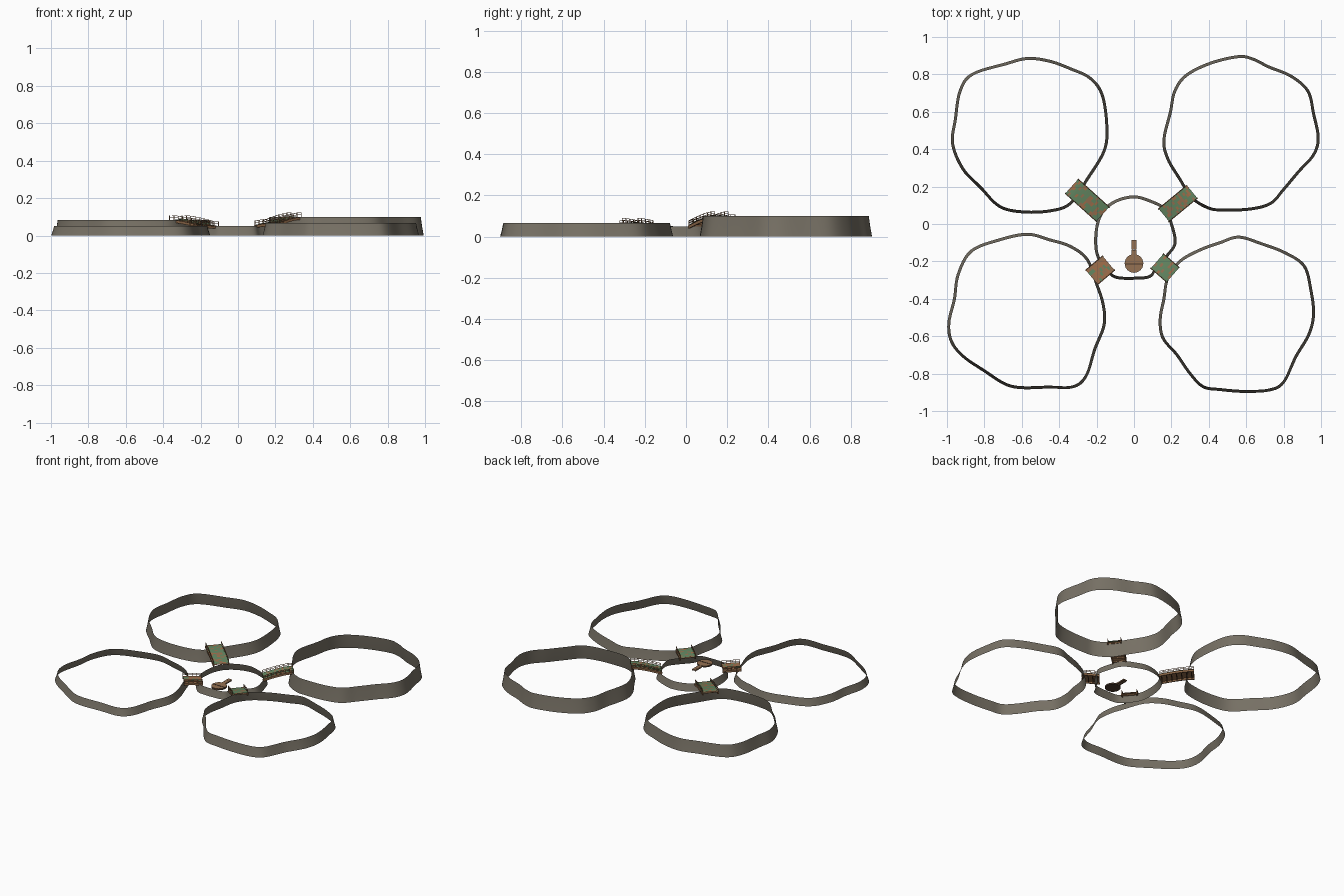
import bpy, bmesh, math, random
from mathutils import Matrix, Vector

random.seed(4)
if "Cube" in bpy.data.objects:
    bpy.data.objects.remove(bpy.data.objects["Cube"])


def material(name, rgb):
    m = bpy.data.materials.new(name)
    m.use_nodes = True
    m.diffuse_color = (*rgb, 1)
    m.node_tree.nodes["Principled BSDF"].inputs["Base Color"].default_value = (*rgb, 1)
    return m


STONE = material("grey brown stone", (.185, .165, .13))
WOOD = material("brown wood", (.30, .165, .085))
RUST = material("orange wood", (.36, .16, .07))
MOSS = material("green moss", (.125, .24, .12))
TIMBER = material("frame timber", (.25, .13, .062))
DARK = material("dark timber", (.07, .04, .025))


def finish(bm, name, mats, matrix=None):
    mesh = bpy.data.meshes.new(name)
    bm.to_mesh(mesh)
    bm.free()
    obj = bpy.data.objects.new(name, mesh)
    bpy.context.collection.objects.link(obj)
    for m in mats:
        mesh.materials.append(m)
    if matrix:
        obj.matrix_world = matrix
    return obj


def box(bm, center, size, pitch=0):
    """Add a box, tilted about the local y axis."""
    m = (Matrix.Translation(center) @ Matrix.Rotation(pitch, 4, 'Y')
         @ Matrix.Diagonal((*size, 1)))
    bmesh.ops.create_cube(bm, size=1, matrix=m)


def beam(bm, a, b, thick, height):
    """Add a bar between two points lying in a plane of constant y."""
    d = b - a
    box(bm, (a + b) / 2, (d.length + thick * .5, thick, height), -math.atan2(d.z, d.x))


def smooth_loop(points, steps=6):
    """Closed Catmull-Rom loop through the given points."""
    pts = [Vector(p) / 100 for p in points]
    n = len(pts)
    out = []
    for i in range(n):
        a, b, c, d = (pts[(i + k) % n] for k in (-1, 0, 1, 2))
        for s in range(steps):
            t = s / steps
            out.append(b + (c - a) * t / 2 + (a - b * 2.5 + c * 2 - d / 2) * t * t
                       + (b * 3 - a - c * 3 + d) * t ** 3 / 2)
    return out


def wall(name, height, points):
    """Wavy enclosure wall that leans inwards towards its top."""
    loop = smooth_loop(points)
    mid = sum(loop, Vector((0, 0))) / len(loop)
    bm = bmesh.new()
    rows = []
    for z, lean in ((0, .008), (height * .5, -.001), (height, -.008)):
        row = []
        for p in loop:
            q = p + (p - mid).normalized() * lean
            row.append(bm.verts.new((q.x, q.y, z)))
        rows.append(row)
    n = len(loop)
    for low, high in zip(rows, rows[1:]):
        for i in range(n):
            j = (i + 1) % n
            bm.faces.new((low[i], low[j], high[j], high[i])).smooth = True
    finish(bm, name, [STONE])


# Enclosure walls, outlines in hundredths
wall("back_left_wall", .082, [
    (-57, 88.5), (-69, 85.5), (-86.5, 80), (-93, 71), (-95.5, 56), (-97, 43),
    (-91.5, 29.5), (-82, 19.5), (-72, 9.5), (-60, 6.5), (-45, 7), (-34, 11), (-25, 24),
    (-16, 39), (-14.5, 52), (-17, 69), (-23.5, 78), (-34, 83), (-45, 87)])
wall("front_left_wall", .052, [
    (-57, -5.5), (-72, -8.5), (-87, -14.5), (-94, -27), (-96, -40), (-99, -53),
    (-97.5, -63), (-91, -71), (-80, -78.5), (-69, -85.5), (-60, -87.5), (-46, -87.2),
    (-32.5, -87), (-25.5, -81), (-21, -67), (-16, -54), (-16.5, -43), (-20, -32),
    (-25, -19), (-34, -12), (-45, -8.5)])
wall("back_right_wall", .1, [
    (56, 89.5), (41, 86), (28, 79.5), (21.8, 71), (19.5, 60), (16, 45), (18, 35),
    (24.5, 24), (31, 14), (40, 8.5), (48, 7.5), (62, 8), (73, 11), (80, 18.5), (88, 28),
    (96, 37), (98.5, 46), (96, 59), (93, 71), (84, 79), (72, 84), (64, 88)])
wall("front_right_wall", .067, [
    (56, -7), (46, -10), (35, -14), (24.5, -20), (18, -29), (16, -40), (14, -51),
    (15.5, -61), (23, -70), (30, -80), (37, -87), (46, -88.5), (59, -89.5),
    (72.5, -88.7), (80, -84.5), (86.5, -71), (93.5, -59), (96, -48), (94.5, -35),
    (91, -22.5), (81, -15.5), (68, -10.5)])
wall("centre_wall", .05, [
    (0, 14.5), (-9, 12.5), (-16, 7.5), (-19.5, 0), (-20.5, -10), (-19, -18), (-14, -25),
    (-9.5, -28.5), (0, -29), (8.5, -28), (12, -23), (18, -16.5), (22, -10), (20, 0),
    (16.5, 8), (8, 12.5)])


def bridge(name, x, y, angle, length, width, z_in, z_out, green):
    """Sloping plank bridge; local +x points away from the centre."""
    place = Matrix.Translation((x, y, 0)) @ Matrix.Rotation(math.radians(angle), 4, 'Z')

    def deck(t):
        rise = math.sin(min(t * 1.15, 1) * math.pi / 2) * .5 + min(t * 1.15, 1) * .5
        return Vector(((t - .5) * length, 0, z_in + (z_out - z_in) * rise))

    # Deck with patchy mossy top and plain wooden underside
    for part, drop in (("planks", -.003), ("underside", .004)):
        bm = bmesh.new()
        bmesh.ops.create_grid(bm, x_segments=round(length / .012), y_segments=5, size=.5)
        for v in bm.verts:
            p = deck(v.co.x + .5)
            v.co = (p.x, v.co.y * width, p.z - drop)
        if part == "planks":
            for f in bm.faces:
                mossy = random.random() < green
                f.material_index = 2 if mossy else random.choice((0, 1))
            finish(bm, name + "_planks", [WOOD, RUST, MOSS], place)
        else:
            bmesh.ops.reverse_faces(bm, faces=bm.faces[:])
            finish(bm, name + "_underside", [TIMBER], place)

    # Side beams, posts and handrails
    frame, rails = bmesh.new(), bmesh.new()
    spans = max(3, round(length / .03))
    for side in (-1, 1):
        off = Vector((0, side * width * .485, 0))
        for i in range(spans + 1):
            p = deck(i / spans) + off
            box(rails, p + Vector((0, 0, .006)), (.003, .003, .034))
            if i < spans:
                q = deck((i + 1) / spans) + off
                down = Vector((0, 0, .009))
                beam(frame, p - down, q - down, .008, .014)
                for h in (.012, .022):
                    up = Vector((0, 0, h))
                    beam(rails, p + up, q + up, .0025, .0025)
    # Cross beams below the planks
    for i in range(spans):
        p = deck((i + .5) / spans) - Vector((0, 0, .008))
        box(frame, p, (.007, width * .94, .008))
    finish(frame, name + "_frame", [TIMBER], place)
    finish(rails, name + "_rails", [TIMBER], place)


bridge("back_left_bridge", -.25, .127, 138, .223, .103, .055, .085, .6)
bridge("back_right_bridge", .235, .11, 39.5, .196, .088, .056, .099, .75)
bridge("front_left_bridge", -.181, -.247, 220, .118, .1, .051, .056, .25)
bridge("front_right_bridge", .166, -.235, -41, .112, .103, .056, .067, .65)

# Round platform with a seam
bm = bmesh.new()
bmesh.ops.create_cone(bm, cap_ends=True, segments=24, radius1=.05, radius2=.05, depth=.01,
                      matrix=Matrix.Translation((0, -.211, .042)))
for f in bm.faces:
    f.material_index = 0 if f.normal.z > .5 else 1
finish(bm, "round_platform", [WOOD, DARK])
bm = bmesh.new()
box(bm, (0, -.214, .0475), (.098, .005, .002))
finish(bm, "platform_seam", [DARK])

# Narrow walkway leading to the platform
bm = bmesh.new()
for i in range(3):
    box(bm, (0, -.15 + i * .0255, .042), (.028, .0245, .007))
finish(bm, "walkway_planks", [WOOD])
bm = bmesh.new()
for sx in (-1, 1):
    box(bm, (sx * .01, -.124, .037), (.004, .074, .005))
finish(bm, "walkway_beams", [DARK])
